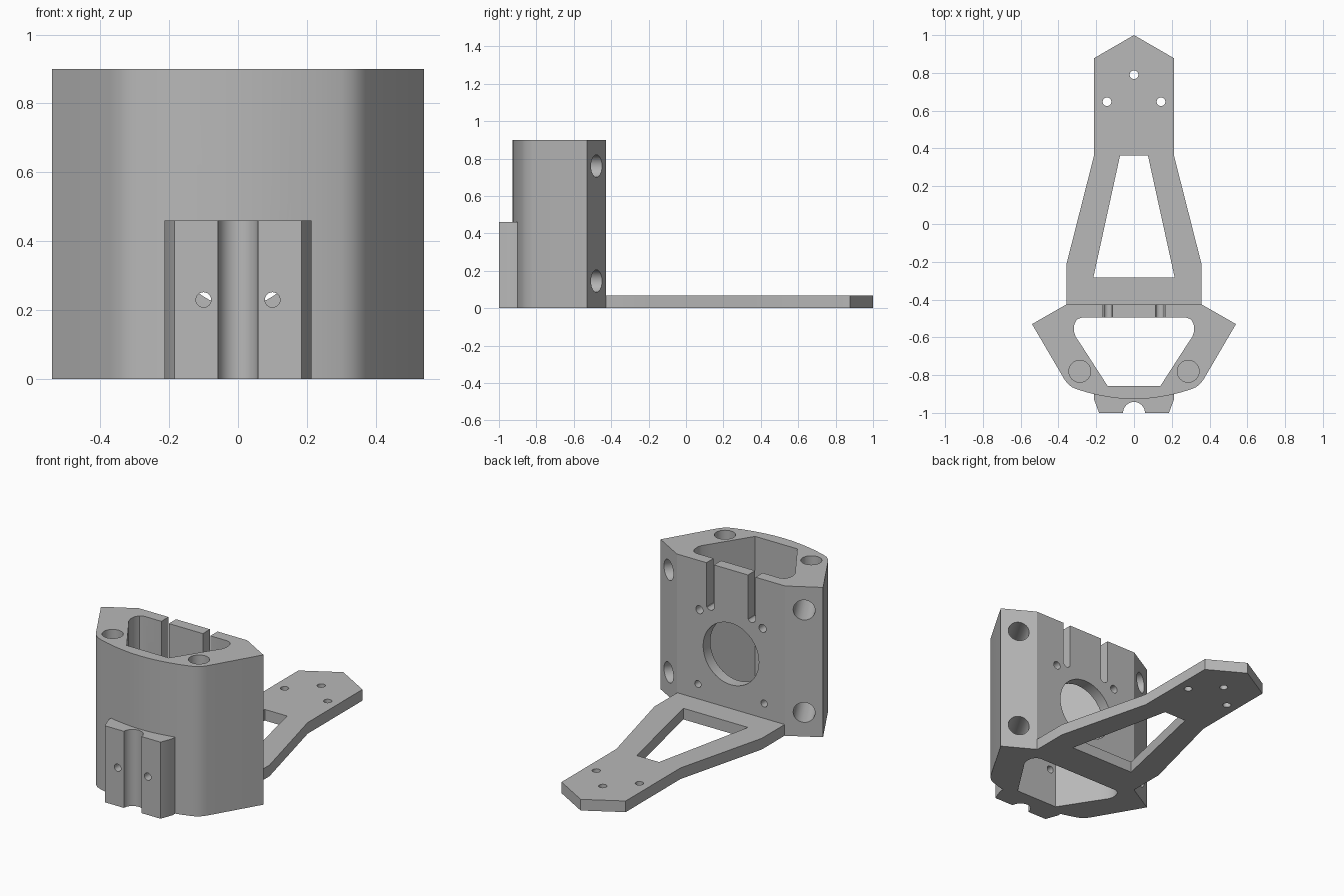
import bpy
import bmesh
import math
from mathutils import Vector

cube = bpy.data.objects.get("Cube")
if cube:
    bpy.data.objects.remove(cube, do_unlink=True)

grey = bpy.data.materials.new("light_grey")
grey.use_nodes = True
colour = (0.48, 0.48, 0.48, 1)
grey.diffuse_color = colour
grey.node_tree.nodes["Principled BSDF"].inputs["Base Color"].default_value = colour


def prism(name, outline, z0, z1):
    """Extrude a flat outline from z0 up to z1."""
    bm = bmesh.new()
    face = bm.faces.new([bm.verts.new((x, y, z0)) for x, y in outline])
    top = bmesh.ops.extrude_face_region(bm, geom=[face])
    verts = [v for v in top["geom"] if isinstance(v, bmesh.types.BMVert)]
    bmesh.ops.translate(bm, verts=verts, vec=(0, 0, z1 - z0))
    bmesh.ops.recalc_face_normals(bm, faces=bm.faces)
    mesh = bpy.data.meshes.new(name)
    bm.to_mesh(mesh)
    bm.free()
    mesh.materials.append(grey)
    obj = bpy.data.objects.new(name, mesh)
    bpy.context.collection.objects.link(obj)
    return obj


def rod(start, end, radius, sides=32):
    """Round cutter between two points."""
    start, end = Vector(start), Vector(end)
    ring = [(radius * math.cos(2 * math.pi * i / sides),
             radius * math.sin(2 * math.pi * i / sides)) for i in range(sides)]
    obj = prism("rod_cutter", ring, 0, (end - start).length)
    turn = (end - start).to_track_quat("Z", "Y").to_matrix().to_4x4()
    turn.translation = start
    obj.data.transform(turn)
    return obj


def box(x0, x1, y0, y1, z0, z1):
    return prism("box_cutter", [(x0, y0), (x1, y0), (x1, y1), (x0, y1)], z0, z1)


def mirrored(half):
    """Complete a right-hand outline with its mirror image."""
    return half + [(-x, y) for x, y in reversed(half) if x > 0]


def cut(obj, cutter, keep=False):
    mod = obj.modifiers.new("cut", "BOOLEAN")
    mod.operation = "DIFFERENCE"
    mod.solver = "EXACT"
    mod.object = cutter
    bpy.context.view_layer.update()
    graph = bpy.context.evaluated_depsgraph_get()
    mesh = bpy.data.meshes.new_from_object(obj.evaluated_get(graph))
    obj.modifiers.clear()
    obj.data = mesh
    if not keep:
        bpy.data.objects.remove(cutter, do_unlink=True)


# Housing: flat back, angled ears, gently bowed front
housing = prism("housing", mirrored([
    (0, -0.927), (0.06, -0.925), (0.12, -0.918), (0.18, -0.908), (0.24, -0.894),
    (0.30, -0.876), (0.33, -0.863), (0.355, -0.841), (0.37, -0.82),
    (0.54, -0.53), (0.36, -0.427)]), 0, 0.9)

# Front mounting block with a round groove, trimmed to the housing
block = prism("front_block", mirrored([
    (0.185, -1), (0.213, -0.925), (0.213, -0.87)]), 0, 0.46)
cut(block, housing, keep=True)
cut(block, rod((0, -1, -0.1), (0, -1, 0.6), 0.058))

# Cavity open at top and bottom
cut(housing, prism("cavity_cutter", mirrored([
    (0.14, -0.857), (0.28, -0.64), (0.31, -0.595), (0.319, -0.565), (0.316, -0.53),
    (0.302, -0.505), (0.275, -0.495)]), -0.1, 1))

# Large round opening in the back wall
cut(housing, rod((0, -0.56, 0.395), (0, -0.36, 0.395), 0.185, 64))

for side in (-1, 1):
    # Blind upright sockets and the angled holes that meet them
    cut(housing, rod((side * 0.287, -0.78, 0.06), (side * 0.287, -0.78, 1), 0.058))
    for z in (0.145, 0.76):
        cut(housing, rod((side * 0.285, -0.765, z), (side * 0.50, -0.392, z), 0.06))
    # Screw holes in the block and in the back wall
    for part in (housing, block):
        cut(part, rod((side * 0.1, -1.1, 0.23), (side * 0.1, -0.75, 0.23), 0.022, 24))
    cut(housing, rod((side * 0.22, -0.54, 0.156), (side * 0.22, -0.36, 0.156), 0.021, 24))
    # Slots from the top edge, each ending in a slanted round-ended foot
    xs = sorted((side * 0.113, side * 0.163))
    cut(housing, box(xs[0], xs[1], -0.52, -0.4, 0.635, 1))
    a, b = Vector((side * 0.137, 0.645)), Vector((side * 0.21, 0.605))
    radius = 0.024
    for p in (a, b):
        cut(housing, rod((p.x, -0.52, p.y), (p.x, -0.4, p.y), radius, 24))
    across = (b - a).normalized().orthogonal() * radius
    foot = prism("foot_cutter", [a + across, b + across, b - across, a - across], 0.4, 0.52)
    for v in foot.data.vertices:
        v.co = (v.co.x, -v.co.z, v.co.y)
    foot.data.flip_normals()
    cut(housing, foot)

# Base arm with a pointed end, tapered window and three screw holes
arm = prism("base_arm", mirrored([
    (0.357, -0.427), (0.357, -0.21), (0.213, 0.357), (0.213, 0.877), (0, 1)]), 0, 0.067)
cut(arm, prism("window_cutter", mirrored([(0.215, -0.282), (0.074, 0.362)]), -0.1, 0.2))
for x, y in ((0, 0.79), (-0.143, 0.647), (0.143, 0.647)):
    cut(arm, rod((x, y, -0.1), (x, y, 0.2), 0.023, 24))

# Smooth the rounded walls and keep the edges crisp
for obj in (housing, block, arm):
    bpy.ops.object.select_all(action="DESELECT")
    obj.select_set(True)
    bpy.context.view_layer.objects.active = obj
    bpy.ops.object.shade_smooth_by_angle(angle=math.radians(25))
